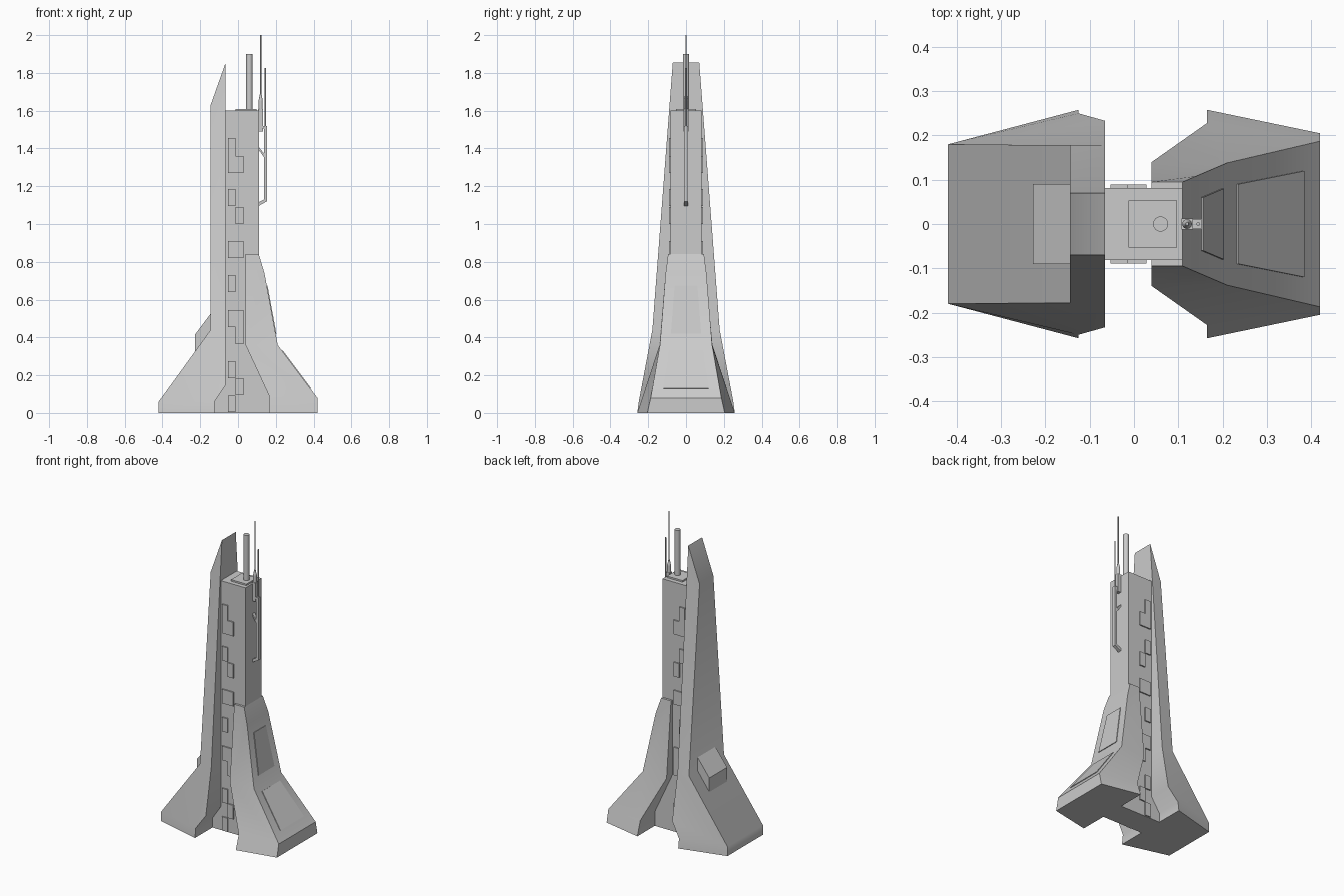
import bpy, bmesh
from math import radians
from mathutils import Vector

if "Cube" in bpy.data.objects:
    bpy.data.objects.remove(bpy.data.objects["Cube"])


def finish(name, bm, smooth=None):
    bmesh.ops.recalc_face_normals(bm, faces=bm.faces)
    me = bpy.data.meshes.new(name)
    bm.to_mesh(me)
    bm.free()
    ob = bpy.data.objects.new(name, me)
    bpy.context.collection.objects.link(ob)
    if smooth:
        bpy.context.view_layer.objects.active = ob
        ob.select_set(True)
        bpy.ops.object.shade_smooth_by_angle(angle=radians(smooth))
        ob.select_set(False)
    return ob


def shell(name, pts, sides=None, smooth=None):
    """Closed xz profile; each point (x, z, half_width) is mirrored across y."""
    bm = bmesh.new()
    f = [bm.verts.new((x, -w, z)) for x, z, w in pts]
    b = [bm.verts.new((x, w, z)) for x, z, w in pts]
    n = len(pts)
    for i in range(n):
        j = (i + 1) % n
        bm.faces.new((f[i], f[j], b[j], b[i]))
    for s in sides or [range(n)]:
        bm.faces.new([f[i] for i in s])
        bm.faces.new([b[i] for i in reversed(s)])
    return finish(name, bm, smooth)


def prism(name, outline, y0, y1):
    """Extrude an xz outline from y0 to y1."""
    bm = bmesh.new()
    face = bm.faces.new([bm.verts.new((x, y0, z)) for x, z in outline])
    ext = bmesh.ops.extrude_face_region(bm, geom=[face])
    vs = [v for v in ext["geom"] if isinstance(v, bmesh.types.BMVert)]
    bmesh.ops.translate(bm, verts=vs, vec=(0, y1 - y0, 0))
    return finish(name, bm)


def box(name, x0, x1, z0, z1, w):
    return shell(name, [(x0, z0, w), (x1, z0, w), (x1, z1, w), (x0, z1, w)])


def rod(name, x, z0, z1, r0, r1=None, n=16):
    bm = bmesh.new()
    bmesh.ops.create_cone(bm, cap_ends=True, segments=n, radius1=r0,
                          radius2=r0 if r1 is None else r1, depth=z1 - z0)
    bmesh.ops.translate(bm, verts=bm.verts, vec=(x, 0, (z0 + z1) / 2))
    return finish(name, bm, 40)


# tall left fin
shell("tall_fin", [(-.42, 0, .18), (-.42, .06, .18), (-.145, .44, .178),
                   (-.145, 1.63, .07), (-.065, 1.855, .07), (-.065, .44, .178),
                   (-.065, .15, .233), (-.125, .06, .25), (-.125, 0, .258)],
      [(0, 1, 7, 8), (1, 2, 5, 6, 7), (2, 3, 4, 5)], 38)
box_pts = [(-.228, .30), (-.228, .415), (-.145, .525), (-.12, .525), (-.12, .30)]
shell("fin_block", [(x, z, .09) for x, z in box_pts])

# short right buttress
shell("buttress", [(.04, .84, .095), (.11, .84, .095), (.14, .74, .108), (.21, .36, .138),
                   (.42, .08, .187), (.42, 0, .205), (.165, 0, .258), (.165, .09, .228),
                   (.04, .36, .14)],
      [(0, 1, 2, 3, 8), (8, 3, 4, 7), (7, 4, 5, 6)], 35)


# raised panels on the buttress slopes
def panel(name, low, high):
    t = Vector((high[0] - low[0], high[1] - low[1])).normalized()
    nx, nz = t.y * .004, -t.x * .004
    pts = [(p[0] + s * nx, p[1] + s * nz, p[2])
           for p, s in ((low, -1), (low, 1), (high, 1), (high, -1))]
    shell(name, pts)


panel("upper_panel", (.199, .42, .08), (.152, .675, .06))
panel("lower_panel", (.3825, .13, .12), (.2325, .33, .09))

# central tower
core = [(-.13, 0), (.17, 0), (.17, .09), (.05, .36), (.11, .40), (.11, 1.6),
        (-.07, 1.6), (-.07, .15), (-.13, .06)]
shell("tower", [(x, z, .081) for x, z in core])
box("roof_plate", -.012, .097, 1.59, 1.61, .053)

# raised window strips on the front and back of the tower
a, m, c = -.053, -.013, .028
strips = [[(a, 1.27), (c, 1.27), (c, 1.36), (m, 1.36), (m, 1.455), (a, 1.455)],
          [(a, .455), (m, .455), (m, .365), (c, .365), (c, .545), (a, .545)]]
for x0, x1, z0, z1 in [(a, m, 1.095, 1.185), (m, c, 1.0, 1.09), (a, c, .82, .91),
                       (a, m, .64, .73), (a, m, .185, .275), (m, c, .095, .185),
                       (a, m, .004, .092)]:
    strips.append([(x0, z0), (x1, z0), (x1, z1), (x0, z1)])
for side in (-1, 1):
    for s in strips:
        prism("window_strip", s, side * .075, side * .089)

# mast and antennas
rod("mast", .06, 1.6, 1.9, .017, n=24)
box("antenna_base", .107, .133, 1.49, 1.61, .012)
rod("antenna_socket", .12, 1.61, 1.655, .011)
rod("antenna_taper", .12, 1.655, 1.69, .011, .004)
rod("antenna_rod", .12, 1.69, 2.0, .0035, n=8)
rod("side_antenna_rod", .145, 1.52, 1.825, .004, n=8)
conduit = [(.108, 1.095), (.108, 1.115), (.137, 1.13), (.137, 1.50), (.13, 1.52),
           (.153, 1.52), (.153, 1.12)]
shell("conduit", [(x, z, .011) for x, z in conduit])
brace = [(.108, 1.395), (.108, 1.41), (.14, 1.37), (.14, 1.35)]
shell("conduit_brace", [(x, z, .011) for x, z in brace])
